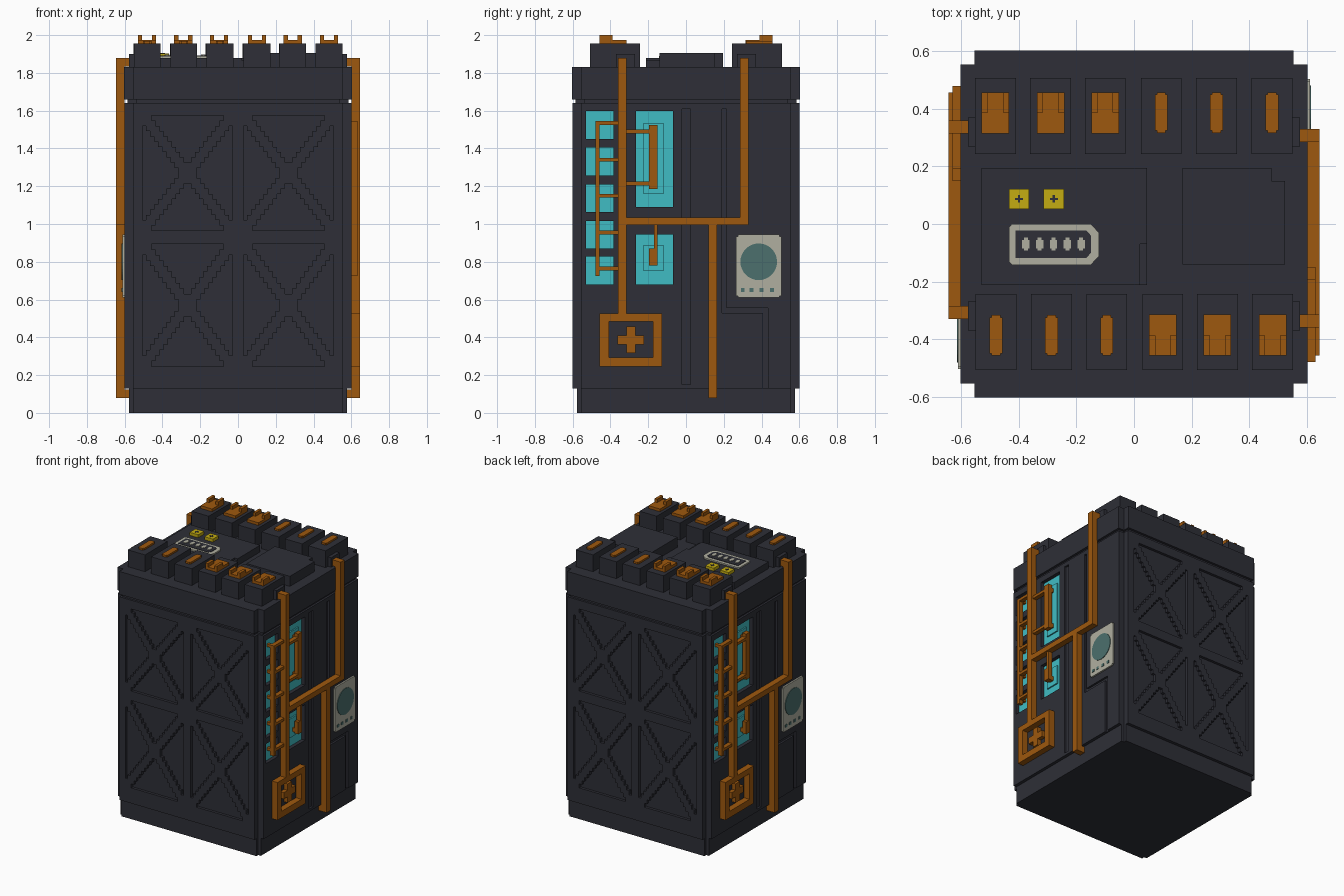
import bpy, bmesh, math
from mathutils import Matrix

cube = bpy.data.objects.get("Cube")
if cube:
    bpy.data.objects.remove(cube, do_unlink=True)


def material(name, rgb):
    lin = [((c / 255 + 0.055) / 1.055) ** 2.4 if c > 10 else c / 255 / 12.92 for c in rgb]
    m = bpy.data.materials.new(name)
    m.use_nodes = True
    m.diffuse_color = (*lin, 1)
    m.node_tree.nodes["Principled BSDF"].inputs["Base Color"].default_value = (*lin, 1)
    return m


DARK = material("dark slate", (46, 47, 55))
ORANGE = material("copper orange", (158, 88, 14))
CYAN = material("cyan glow", (64, 188, 196))
WHITE = material("warm grey", (176, 175, 160))
TEAL = material("dull teal", (76, 112, 109))
YELLOW = material("mustard yellow", (196, 172, 18))


def finish(name, bm, mat):
    me = bpy.data.meshes.new(name)
    bmesh.ops.recalc_face_normals(bm, faces=bm.faces)
    bm.to_mesh(me)
    bm.free()
    me.materials.append(mat)
    ob = bpy.data.objects.new(name, me)
    bpy.context.collection.objects.link(ob)
    return ob


def twin(bm):
    """Repeat the mesh turned half a circle around z."""
    dup = bmesh.ops.duplicate(bm, geom=bm.verts[:] + bm.edges[:] + bm.faces[:])["geom"]
    verts = [v for v in dup if isinstance(v, bmesh.types.BMVert)]
    bmesh.ops.rotate(bm, verts=verts, matrix=Matrix.Rotation(math.pi, 3, 'Z'))


def boxes(name, mat, items, both=True):
    """Boxes given as (x0, x1, y0, y1, z0, z1)."""
    bm = bmesh.new()
    for x0, x1, y0, y1, z0, z1 in items:
        m = Matrix.Translation(((x0 + x1) / 2, (y0 + y1) / 2, (z0 + z1) / 2))
        m = m @ Matrix.Diagonal((x1 - x0, y1 - y0, z1 - z0, 1))
        bmesh.ops.create_cube(bm, size=1, matrix=m)
    if both:
        twin(bm)
    return finish(name, bm, mat)


def prism(name, mat, pts, z0, z1):
    bm = bmesh.new()
    f = bm.faces.new([bm.verts.new((x, y, z0)) for x, y in pts])
    up = bmesh.ops.extrude_face_region(bm, geom=[f])["geom"]
    bmesh.ops.translate(bm, vec=(0, 0, z1 - z0), verts=[v for v in up if isinstance(v, bmesh.types.BMVert)])
    return finish(name, bm, mat)


def notched(name, a, b, z0, z1):
    """Square block of half width a with its corners stepped in to b."""
    pts = []
    for sx, sy in ((1, 1), (-1, 1), (-1, -1), (1, -1)):
        c = [(a * sx, b * sy), (b * sx, b * sy), (b * sx, a * sy)]
        pts += c if sx * sy > 0 else c[::-1]
    return prism(name, DARK, pts, z0, z1)


def side(x0, x1, rects):
    """Boxes on the left side from (y0, y1, z0, z1)."""
    return [(x0, x1, *r) for r in rects]


# Stacked casing
notched("base", 0.577, 0.555, 0, 0.13)
body = notched("body", 0.6, 0.555, 0.13, 1.64)
notched("seam", 0.585, 0.54, 1.64, 1.66)
notched("upper_band", 0.603, 0.555, 1.66, 1.83)

# Recesses in the casing walls
small_cells = [(-0.53, -0.385, z, z + 0.147) for z in (0.68, 0.87, 1.063, 1.257, 1.45)]
large_cells = [(-0.265, -0.07, 1.09, 1.597), (-0.265, -0.07, 0.68, 0.945)]
cells = small_cells + large_cells
grooves = [(-0.02, 0.025, 0.15, 1.61), (0.19, 0.215, 0.53, 1.61),
           (0.19, 0.435, 0.53, 0.555), (0.408, 0.435, 0.12, 0.555)]
panels = [(x, x + 0.475, z0, z1) for x in (-0.505, 0.03) for z0, z1 in ((0.245, 0.895), (0.965, 1.575))]
FLOOR = -0.58
cuts = side(0.565, 0.7, cells) + side(0.585, 0.7, grooves)
cuts += [(x0, x1, -0.7, FLOOR, z0, z1) for x0, x1, z0, z1 in panels]
cutter = boxes("cutter", DARK, cuts)
cutter.hide_render = True
mod = body.modifiers.new("recesses", 'BOOLEAN')
mod.operation, mod.object, mod.solver, mod.use_self = 'DIFFERENCE', cutter, 'EXACT', True
bpy.context.view_layer.objects.active = body
bpy.ops.object.modifier_apply(modifier=mod.name)
bpy.data.objects.remove(cutter, do_unlink=True)

# Stepped cross braces on the front and back panels
braces, rows, half = [], 22, 0.036
for x0, x1, z0, z1 in panels:
    step, mid = (z1 - z0) / rows, (x0 + x1) / 2
    for i in range(rows):
        off = abs((i + 0.5) / rows - 0.5) * (x1 - x0)
        z = z0 + i * step
        spans = [(mid - off - half, mid + off + half)] if off < half else \
            [(mid - off - half, mid - off + half), (mid + off - half, mid + off + half)]
        braces += [(max(a, x0), min(b, x1), -0.6, FLOOR, z, z + step) for a, b in spans]
boxes("cross_braces", DARK, braces)

# Glowing cells on the sides
boxes("glow_cells", CYAN, side(0.56, 0.573, cells)
      + side(0.57, 0.583, [(-0.225, -0.12, 1.16, 1.535), (-0.225, -0.12, 0.75, 0.89)]))

# Main pipes with their inward ends
boxes("main_pipes", ORANGE, side(0.6, 0.645, [
    (-0.36, -0.315, 0.52, 1.88), (0.285, 0.33, 0.995, 1.88),
    (-0.315, 0.285, 0.995, 1.035), (0.12, 0.165, 0.08, 0.995)])
    + [(0.55, 0.6, -0.36, -0.315, 1.835, 1.88), (0.575, 0.6, 0.285, 0.33, 1.835, 1.88),
       (0.57, 0.6, 0.12, 0.165, 0.08, 0.125)])
boxes("pipe_sockets", DARK, [(0.54, 0.577, y - 0.05, y + 0.05, 1.82, 1.9) for y in (-0.32, 0.32)])

# Thin branch pipes over the cells
branch_z = (0.765, 0.955, 1.15, 1.34, 1.535)
thin = [(-0.48, -0.458, 0.725, 1.545)] + [(-0.458, -0.36, z - 0.01, z + 0.01) for z in branch_z]
thin += [(-0.53 + 0.05, -0.458, z - 0.01, z + 0.01) for z in branch_z]
thin += [(-0.315, -0.195, z - 0.01, z + 0.01) for z in (1.215, 1.49)]
thin += [(-0.195, -0.15, 1.185, 1.525), (-0.17, -0.15, 0.87, 0.995), (-0.195, -0.15, 0.78, 0.87)]
boxes("branch_pipes", ORANGE, side(0.6, 0.632, thin))
boxes("branch_stubs", ORANGE, side(0.57, 0.6, [(-0.48, -0.458, z - 0.01, z + 0.01) for z in branch_z]
                                   + [(-0.19, -0.155, 1.2, 1.23), (-0.19, -0.155, 1.475, 1.505),
                                      (-0.19, -0.155, 0.785, 0.815)]))

# Valve box: square ring with a plus handle
boxes("valve_frame", ORANGE, side(0.595, 0.645, [
    (-0.457, -0.408, 0.245, 0.525), (-0.175, -0.127, 0.245, 0.525),
    (-0.408, -0.175, 0.245, 0.293), (-0.408, -0.175, 0.483, 0.525)]))
boxes("valve_handle", ORANGE, side(0.595, 0.63, [(-0.362, -0.222, 0.362, 0.41), (-0.316, -0.268, 0.317, 0.457)]))

# Gauge plate with round dial and buttons
boxes("gauge_plate", WHITE, side(0.595, 0.612, [(0.275, 0.495, 0.61, 0.945), (0.265, 0.505, 0.62, 0.935)]))
boxes("gauge_buttons", TEAL, side(0.61, 0.616, [(y - 0.01, y + 0.01, 0.64, 0.66) for y in (0.3, 0.347, 0.4, 0.455)]))
bm = bmesh.new()
bmesh.ops.create_cone(bm, cap_ends=True, segments=32, radius1=0.097, radius2=0.097, depth=0.006,
                      matrix=Matrix.Translation((0.613, 0.385, 0.8)) @ Matrix.Rotation(math.pi / 2, 4, 'Y'))
twin(bm)
finish("gauge_dial", bm, TEAL)

# Top terminals: a row of three hooks and three bars, turned around for the other edge
columns = [-0.482, -0.29, -0.1, 0.095, 0.287, 0.48]
boxes("terminal_blocks", DARK, [(x - 0.071, x + 0.071, 0.243, 0.508, 1.82, 1.955) for x in columns])
hooks = []
for x in columns[:3]:
    hooks.append((x - 0.048, x + 0.048, 0.315, 0.458, 1.945, 1.975))
    for s in (-0.037, 0.037):
        hooks.append((x + s - 0.011, x + s + 0.011, 0.388, 0.458, 1.97, 2.0))
boxes("terminal_hooks", ORANGE, hooks)
bars = []
for x in columns[3:]:
    bars += [(x - 0.022, x + 0.022, 0.325, 0.45, 1.945, 1.968), (x - 0.015, x + 0.015, 0.317, 0.458, 1.945, 1.968)]
boxes("terminal_bars", ORANGE, bars)

# Centre of the top: control panel and raised hatch
prism("control_panel", DARK, [(-0.53, -0.213), (0.02, -0.213), (0.02, -0.07), (0.045, -0.07),
                              (0.045, 0.195), (-0.53, 0.195)], 1.82, 1.88)
boxes("panel_step", DARK, [(0.02, 0.045, -0.213, -0.07, 1.82, 1.865)], False)
prism("hatch", DARK, [(0.168, -0.14), (0.525, -0.14), (0.525, 0.15), (0.478, 0.15),
                      (0.478, 0.195), (0.168, 0.195)], 1.82, 1.905)

# Yellow sockets with a dark cross
sockets, crosses = [], []
for x in (-0.4, -0.279):
    sockets.append((x - 0.035, x + 0.035, 0.053, 0.122, 1.875, 1.902))
    crosses += [(x - 0.014, x + 0.014, 0.084, 0.091, 1.9, 1.904), (x - 0.004, x + 0.004, 0.074, 0.101, 1.9, 1.904)]
boxes("yellow_sockets", YELLOW, sockets, False)
boxes("socket_crosses", DARK, crosses, False)

# Pale display frame with its row of lamps
prism("display_frame", WHITE, [(-0.435, -0.13), (-0.425, -0.142), (-0.15, -0.142), (-0.122, -0.112),
                               (-0.122, -0.03), (-0.15, 0), (-0.425, 0), (-0.435, -0.012)], 1.875, 1.89)
prism("display_screen", DARK, [(-0.412, -0.118), (-0.165, -0.118), (-0.15, -0.1), (-0.15, -0.04),
                               (-0.165, -0.023), (-0.412, -0.023)], 1.885, 1.893)
lamps = []
for i in range(5):
    x = -0.376 + i * 0.048
    lamps += [(x - 0.013, x + 0.013, -0.085, -0.055, 1.89, 1.897), (x - 0.007, x + 0.007, -0.093, -0.047, 1.89, 1.897)]
boxes("display_lamps", WHITE, lamps, False)
